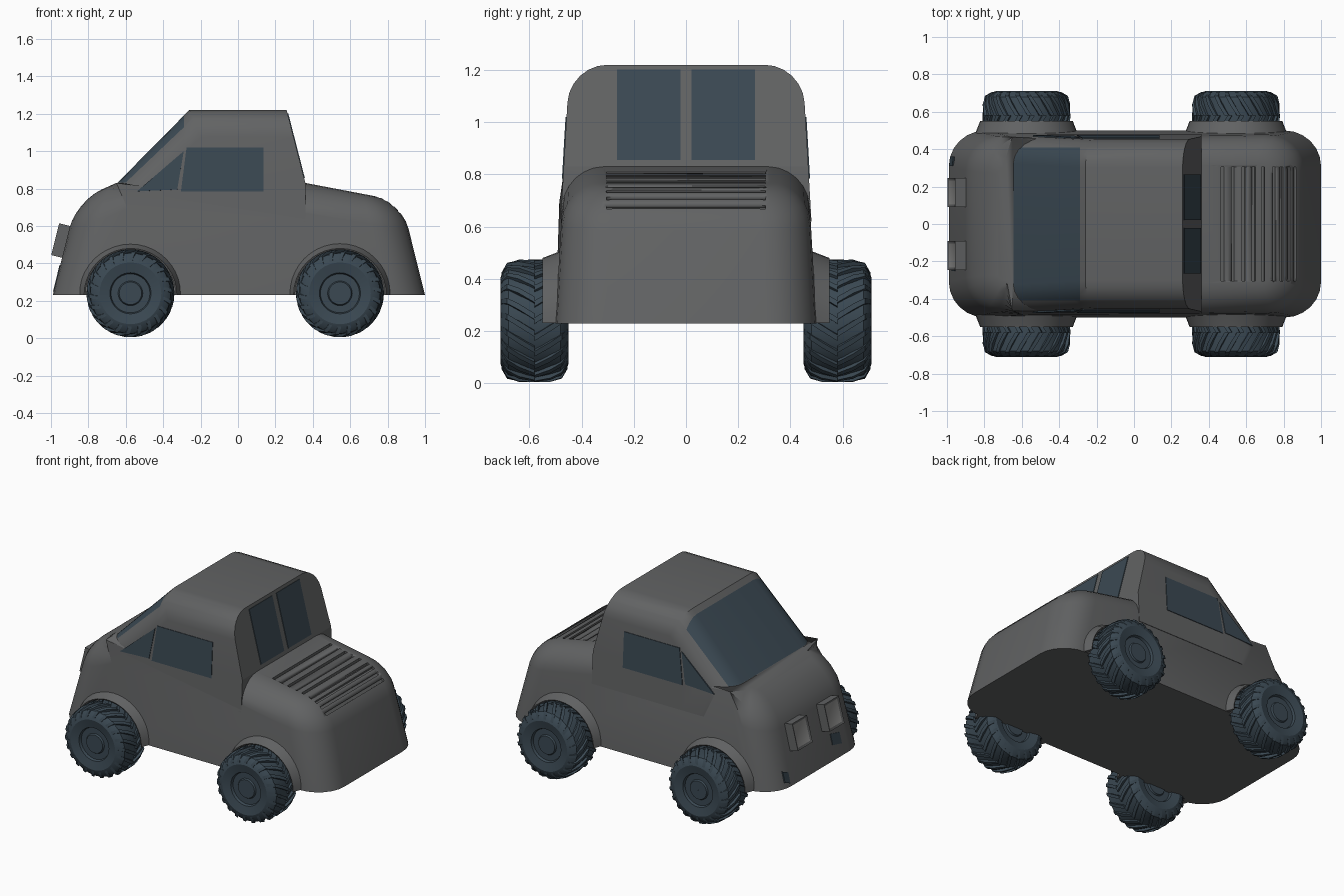
import bpy, bmesh, math
from mathutils import Matrix, Vector

if "Cube" in bpy.data.objects:
    bpy.data.objects.remove(bpy.data.objects["Cube"])


def material(name, r, g, b):
    m = bpy.data.materials.new(name)
    m.diffuse_color = (r, g, b, 1)
    m.use_nodes = True
    m.node_tree.nodes["Principled BSDF"].inputs["Base Color"].default_value = m.diffuse_color
    return m


GREY = material("body grey", 0.12, 0.123, 0.125)
DARK = material("dark blue", 0.043, 0.066, 0.086)
LAMP = material("lamp grey", 0.27, 0.27, 0.265)


def finish(name, bm, mats, angle=35):
    bmesh.ops.recalc_face_normals(bm, faces=bm.faces[:])
    me = bpy.data.meshes.new(name)
    bm.to_mesh(me)
    bm.free()
    for m in mats:
        me.materials.append(m)
    for p in me.polygons:
        p.use_smooth = True
    me.set_sharp_from_angle(angle=math.radians(angle))
    ob = bpy.data.objects.new(name, me)
    bpy.context.collection.objects.link(ob)
    return ob


def half_width(z):
    return 0.5 - 0.058 * (z - 0.23)


def prism(profile, extra=0.0):
    """Side profile swept across the car, narrowing upward."""
    bm = bmesh.new()
    rows = [[bm.verts.new((x, s * (half_width(z) + extra), z)) for x, z in profile] for s in (-1, 1)]
    n = len(profile)
    bm.faces.new(rows[0])
    bm.faces.new(rows[1][::-1])
    for i in range(n):
        j = (i + 1) % n
        bm.faces.new((rows[0][i], rows[1][i], rows[1][j], rows[0][j]))
    bmesh.ops.recalc_face_normals(bm, faces=bm.faces[:])
    return bm


def bevel(bm, edges, offset, segments):
    bmesh.ops.bevel(bm, geom=edges, offset=offset, offset_type='OFFSET', segments=segments,
                    profile=0.5, affect='EDGES', clamp_overlap=False)
    bm.normal_update()


def add_box(bm, centre, size, tilt):
    """Box turned about the y axis."""
    m = Matrix.Translation(centre) @ Matrix.Rotation(tilt, 4, 'Y') @ Matrix.Diagonal((*size, 1))
    return bmesh.ops.create_cube(bm, size=1, matrix=m)["verts"]


def plate(name, points, normal, mat, thick=0.004):
    n = Vector(normal).normalized() * thick
    bm = bmesh.new()
    a = [bm.verts.new(Vector(p) - n) for p in points]
    b = [bm.verts.new(Vector(p) + n) for p in points]
    bm.faces.new(a)
    bm.faces.new(b)
    for i in range(len(a)):
        j = (i + 1) % len(a)
        bm.faces.new((a[i], a[j], b[j], b[i]))
    return finish(name, bm, [mat])


def lathe(bm, profile, centre, side, steps, sweep, closed):
    """Revolve (radius, y) points about an axle along y."""
    full = sweep > 6
    rings = []
    for k in range(steps if full else steps + 1):
        a = sweep * k / steps
        rings.append([bm.verts.new((centre[0] + r * math.cos(a), side * t, centre[1] + r * math.sin(a)))
                      for r, t in profile])
    n = len(profile)
    for k in range(steps):
        p, q = rings[k], rings[(k + 1) % len(rings)]
        for i in range(n if closed else n - 1):
            j = (i + 1) % n
            bm.faces.new((p[i], p[j], q[j], q[i]))
    if closed and not full:
        bm.faces.new(rings[0])
        bm.faces.new(rings[-1])


# Lower body: rounded corners, then rounded shoulder line
bm = prism([(-0.99, 0.23), (1.0, 0.23), (0.875, 0.732), (0.36, 0.83), (-0.65, 0.83), (-0.865, 0.735)])
bevel(bm, [e for e in bm.edges if abs(e.verts[0].co.z - e.verts[1].co.z) > 0.3], 0.19, 6)
shoulder = []
for e in bm.edges:
    nz = sorted(f.normal.z for f in e.link_faces)
    if len(nz) == 2 and nz[1] > 0.85 and abs(nz[0]) < 0.5:
        shoulder.append(e)
bevel(bm, shoulder, 0.15, 6)
body = finish("lower_body", bm, [GREY])

# Vent slots cut into the rear deck
bm = bmesh.new()
for x, z, tilt in [(0.475, 0.808, 0.19), (0.53, 0.798, 0.19), (0.585, 0.787, 0.19), (0.64, 0.777, 0.19),
                   (0.69, 0.767, 0.19), (0.75, 0.754, 0.25), (0.79, 0.738, 0.45), (0.83, 0.713, 0.7),
                   (0.865, 0.678, 0.9)]:
    add_box(bm, (x, 0, z), (0.018, 0.61, 0.04), tilt)
cutter = finish("vent_cutter", bm, [GREY])
cutter.hide_render = True
mod = body.modifiers.new("vents", 'BOOLEAN')
mod.operation = 'DIFFERENCE'
mod.solver = 'EXACT'
mod.object = cutter
bpy.context.view_layer.objects.active = body
bpy.ops.object.modifier_apply(modifier=mod.name)
bpy.data.objects.remove(cutter)

# Cabin: rounded roof sides and windscreen pillars, painted windscreen
bm = prism([(-0.26, 1.22), (0.26, 1.22), (0.36, 0.83), (0.36, 0.62), (-0.6, 0.62), (-0.68, 0.795)], 0.003)
rounded = []
for e in bm.edges:
    a, b = e.verts
    if a.co.y * b.co.y > 0:
        mid = (a.co + b.co) / 2
        if mid.z > 1.21 or (mid.x < -0.4 and mid.z > 0.65):
            rounded.append(e)
bevel(bm, rounded, 0.145, 6)
for co, no in [((0, 0, 0.832), (0, 0, 1)), ((-0.29, 0, 0), (1, 0, 0)),
               ((0, 0.41, 0), (0, 1, 0)), ((0, -0.41, 0), (0, 1, 0))]:
    bmesh.ops.bisect_plane(bm, geom=bm.verts[:] + bm.edges[:] + bm.faces[:], plane_co=co, plane_no=no)
bm.normal_update()
for f in bm.faces:
    c = f.calc_center_median()
    if c.x < -0.29 and c.z > 0.832 and abs(c.y) < 0.41 and f.normal.x < -0.15:
        f.material_index = 1
finish("cabin", bm, [GREY, DARK])

# Side and rear windows
for s, label in ((-1, "right"), (1, "left")):
    for name, shape in (("door_window", [(-0.305, 0.785), (0.135, 0.785), (0.135, 1.02), (-0.275, 1.02)]),
                        ("quarter_window", [(-0.54, 0.785), (-0.325, 0.795), (-0.29, 1.0)])):
        pts = [(x, s * (half_width(z) + 0.003), z) for x, z in shape]
        plate(f"{name}_{label}", pts, (0, s, 0.058), DARK)
    pts = [(0.26 + (1.22 - z) * 0.2564, s * y, z)
           for y, z in ((0.022, 0.855), (0.265, 0.855), (0.265, 1.2), (0.022, 1.2))]
    plate(f"rear_window_{label}", pts, (1, 0, 0.256), DARK)

    # Headlamp housing with inset lens
    bm = bmesh.new()
    add_box(bm, (-0.948, s * 0.168, 0.522), (0.06, 0.155, 0.175), 0.245)
    bm.normal_update()
    front = min(bm.faces, key=lambda f: f.normal.x)
    bmesh.ops.inset_individual(bm, faces=[front], thickness=0.02, depth=-0.006)
    front.material_index = 1
    finish(f"headlamp_{label}", bm, [GREY, LAMP])

# Small dark marks low on the nose
for i, (y0, y1, z0, z1) in enumerate([(-0.25, -0.16, 0.30, 0.39), (0.31, 0.36, 0.25, 0.34)]):
    pts = [(-0.99 + 0.248 * (z - 0.23), y, z) for y, z in ((y0, z0), (y1, z0 + 0.02), (y1, z1), (y0, z1 - 0.02))]
    plate(f"nose_mark_{i}", pts, (-1, 0, 0.248), DARK)

# Wheels with chevron tread, and flared arches
half = [(0.222, 0.0), (0.215, 0.10), (0.195, 0.12), (0.165, 0.13), (0.11, 0.118), (0.104, 0.102),
        (0.066, 0.102), (0.06, 0.112), (0.001, 0.112)]
tyre = [(r, 0.58 - t) for r, t in half[:0:-1]] + [(r, 0.58 + t) for r, t in half]
LUGS = 22
for s, label in ((-1, "right"), (1, "left")):
    for cx, end in ((-0.575, "front"), (0.545, "rear")):
        bm = bmesh.new()
        lathe(bm, tyre, (cx, 0.24), s, 36, math.tau, False)
        for k in range(LUGS):
            for d in (-1, 1):
                base = math.tau * (k + (0.25 if d > 0 else 0)) / LUGS
                prev = None
                for t, r in ((0.0, 0.235), (0.06, 0.234), (0.105, 0.222), (0.126, 0.185)):
                    ring = []
                    for rr, w in ((r, -0.05), (r, 0.05), (r - 0.03, 0.06), (r - 0.03, -0.06)):
                        a = base + 0.34 * t / 0.126 + w
                        ring.append(bm.verts.new((cx + rr * math.cos(a), s * (0.58 + d * t),
                                                  0.24 + rr * math.sin(a))))
                    if prev:
                        for i in range(4):
                            j = (i + 1) % 4
                            bm.faces.new((prev[i], prev[j], ring[j], ring[i]))
                    else:
                        bm.faces.new(ring)
                    prev = ring
                bm.faces.new(prev)
        finish(f"wheel_{end}_{label}", bm, [DARK], 30)

        bm = bmesh.new()
        lathe(bm, [(0.24, 0.46), (0.24, 0.545), (0.248, 0.55), (0.275, 0.48), (0.285, 0.46)],
              (cx, 0.232), s, 20, math.pi, True)
        finish(f"wheel_arch_{end}_{label}", bm, [GREY])
